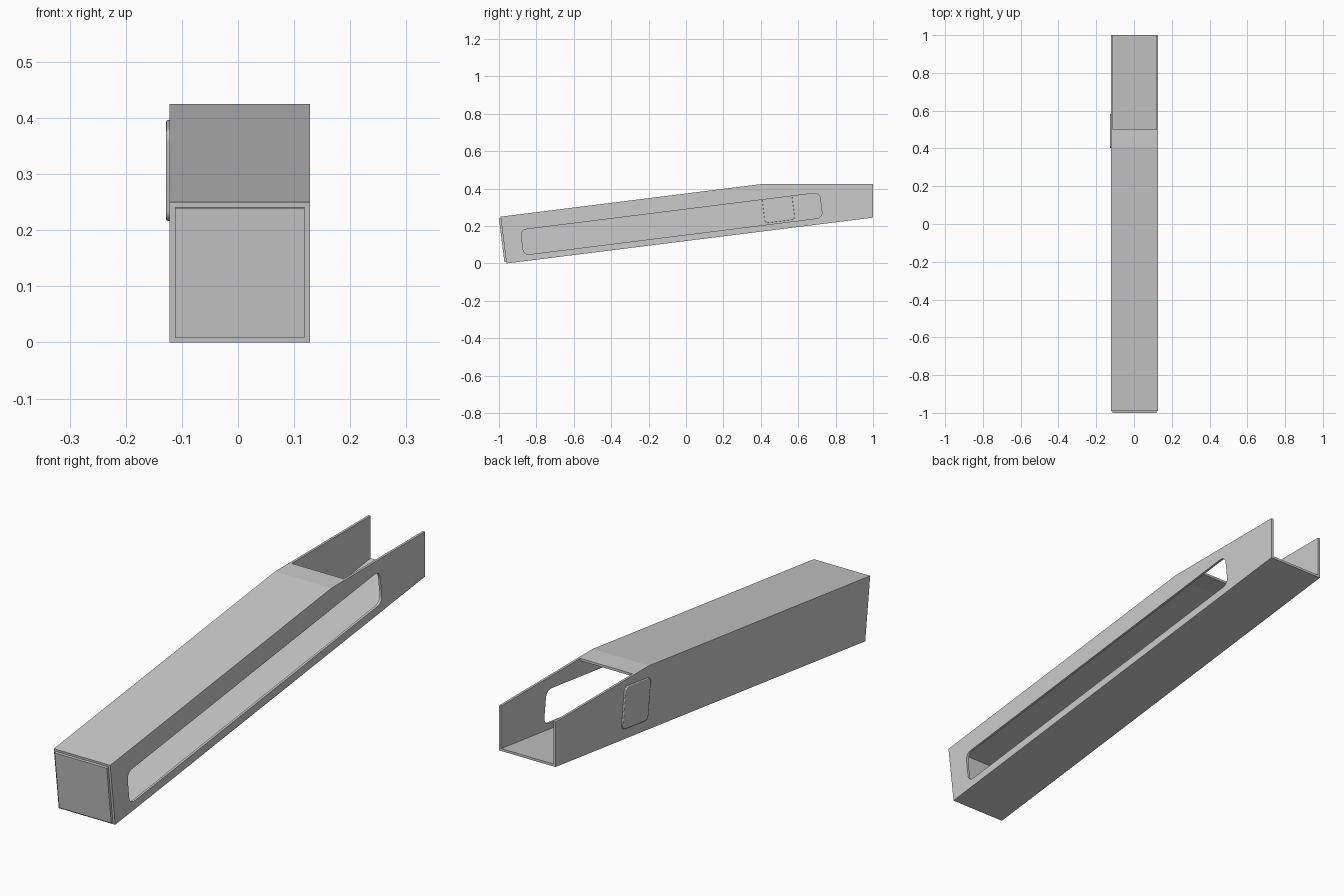
import bpy, bmesh, math

if "Cube" in bpy.data.objects:
    bpy.data.objects.remove(bpy.data.objects["Cube"])

TILT = math.atan(0.125)          # slope of the channel
C, S = math.cos(TILT), math.sin(TILT)
Y0 = -0.960                      # front bottom corner of the tube
X0, X1 = -0.122, 0.128           # outer width
T = 0.0095                       # wall thickness
H = 0.252                        # tube height across the slope


def local(u, v):
    """Slope coordinates (along, across) to (y, z)."""
    return (Y0 + u * C - v * S, u * S + v * C)


def prism(name, pts, xa, xb):
    """Extrude a (y, z) outline along x."""
    bm = bmesh.new()
    face = bm.faces.new([bm.verts.new((xa, y, z)) for y, z in pts])
    ext = bmesh.ops.extrude_face_region(bm, geom=[face])
    moved = [g for g in ext["geom"] if isinstance(g, bmesh.types.BMVert)]
    bmesh.ops.translate(bm, verts=moved, vec=(xb - xa, 0, 0))
    bmesh.ops.recalc_face_normals(bm, faces=bm.faces[:])
    me = bpy.data.meshes.new(name)
    bm.to_mesh(me)
    bm.free()
    ob = bpy.data.objects.new(name, me)
    bpy.context.collection.objects.link(ob)
    return ob


def rounded(cy, cz, w, h, r, n=6):
    """Rounded rectangle tilted with the slope, centred on (cy, cz)."""
    pts = []
    for i, (sx, sy) in enumerate([(1, 1), (-1, 1), (-1, -1), (1, -1)]):
        for k in range(n + 1):
            a = math.pi / 2 * (i + k / n)
            u = sx * (w / 2 - r) + r * math.cos(a)
            v = sy * (h / 2 - r) + r * math.sin(a)
            pts.append((cy + u * C - v * S, cz + u * S + v * C))
    return pts


def select(ob):
    bpy.ops.object.select_all(action='DESELECT')
    ob.select_set(True)
    bpy.context.view_layer.objects.active = ob


def cut(ob, cutter):
    cutter.hide_render = True
    mod = ob.modifiers.new("cut", 'BOOLEAN')
    mod.operation = 'DIFFERENCE'
    mod.solver = 'EXACT'
    mod.object = cutter
    select(ob)
    bpy.ops.object.modifier_apply(modifier=mod.name)
    bpy.data.objects.remove(cutter)


# Sloped channel with a level top at the back
top_front = local(0, H)
z_top = 0.425
y_bend = top_front[0] + (z_top - top_front[1]) / 0.125
body = prism("channel", [local(0, 0), (1, (1 - Y0) * 0.125), (1, z_top),
                         (y_bend, z_top), top_front], X0, X1)

# Hollow inside, open at the back and along the rear top
floor_gap = T / C
inner_bend = y_bend + T * S / 2
cavity = [local(-0.1, T), (1.1, (1.1 - Y0) * 0.125 + floor_gap), (1.1, 0.6),
          (0.5, 0.6), (0.5, z_top - T), (inner_bend, z_top - T), local(-0.1, H - T)]
cut(body, prism("cavity_cutter", cavity, X0 + T, X1 - T))

# Long window in the right wall
cut(body, prism("window_cutter", rounded(-0.077, 0.212, 1.61, 0.135, 0.03), 0.08, 0.2))

# Front end plate, standing slightly proud
plate = prism("end_plate", [local(-0.01, T), local(0.012, T),
                            local(0.012, H - T), local(-0.01, H - T)], X0 + T, X1 - T)

# Raised side pad passing through the left wall
pad = prism("side_pad", rounded(0.4925, 0.3065, 0.164, 0.166, 0.02), -0.128, X0 + T + 0.001)
bev = pad.modifiers.new("edge", 'BEVEL')
bev.width = 0.003
bev.segments = 2
bev.limit_method = 'ANGLE'
bev.angle_limit = math.radians(60)

for ob in (body, plate, pad):
    select(ob)
    bpy.ops.object.shade_smooth_by_angle(angle=math.radians(30))
    if ob is body:
        # keep the shallow bend crisp
        for p in ob.data.polygons:
            if p.area > 0.02:
                p.use_smooth = False
